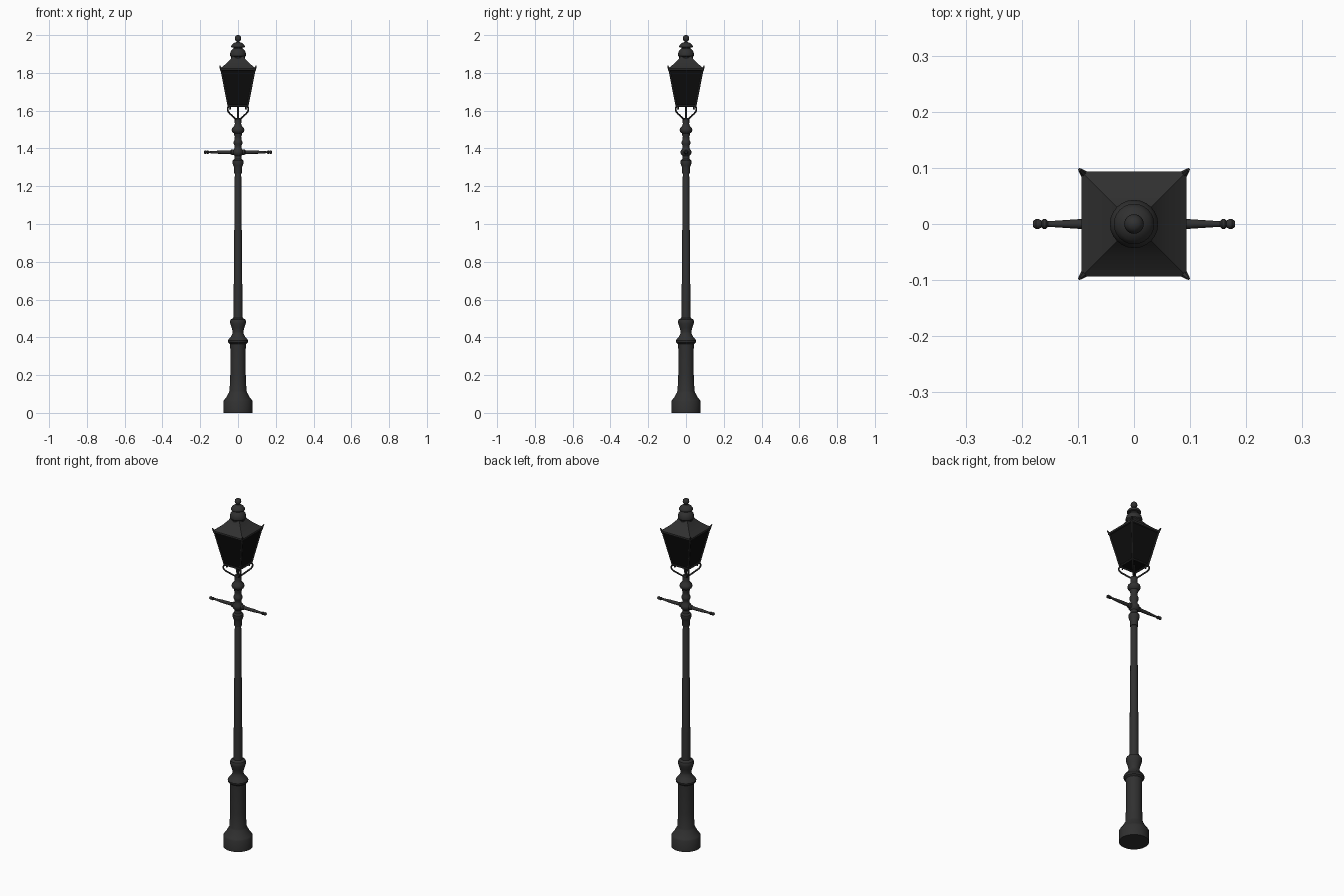
import bpy, bmesh, math
from mathutils import Vector, Matrix

if "Cube" in bpy.data.objects:
    bpy.data.objects.remove(bpy.data.objects["Cube"])


def material(name, v):
    m = bpy.data.materials.new(name)
    m.diffuse_color = (v, v, v, 1)
    m.use_nodes = True
    m.node_tree.nodes["Principled BSDF"].inputs["Base Color"].default_value = m.diffuse_color
    return m


IRON = material("cast iron", 0.03)
GLASS = material("dark glass", 0.004)


def finish(name, bm, mat=IRON, angle=35):
    bmesh.ops.recalc_face_normals(bm, faces=bm.faces)
    me = bpy.data.meshes.new(name)
    bm.to_mesh(me)
    bm.free()
    me.materials.append(mat)
    me.shade_smooth()
    me.set_sharp_from_angle(angle=math.radians(angle))
    ob = bpy.data.objects.new(name, me)
    bpy.context.collection.objects.link(ob)
    return ob


def loft(bm, rings):
    """Skin closed rings of points and cap both ends."""
    rows = [[bm.verts.new(p) for p in r] for r in rings]
    for a, b in zip(rows, rows[1:]):
        n = len(a)
        for i in range(n):
            bm.faces.new((a[i], a[(i + 1) % n], b[(i + 1) % n], b[i]))
    bm.faces.new(rows[0][::-1])
    bm.faces.new(rows[-1])


def circle(r, z, n):
    return [Vector((r * math.cos(2 * math.pi * i / n), r * math.sin(2 * math.pi * i / n), z))
            for i in range(n)]


def square(h, z):
    return [Vector((x * h, y * h, z)) for x, y in ((1, 1), (-1, 1), (-1, -1), (1, -1))]


def lathe(name, profile, n=24, matrix=None):
    bm = bmesh.new()
    loft(bm, [circle(r, z, n) for r, z in profile])
    if matrix:
        bm.transform(matrix)
    return finish(name, bm)


def bar(bm, a, b, r, r2=None, n=6):
    """Straight rod between two points, optionally tapered."""
    a, b = Vector(a), Vector(b)
    q = (b - a).to_track_quat('Z', 'Y')
    loft(bm, [[a + q @ p for p in circle(r, 0, n)],
              [b + q @ p for p in circle(r if r2 is None else r2, 0, n)]])


# Base pedestal
lathe("pedestal", [(.077, 0), (.077, .062), (.072, .07), (.062, .082), (.053, .1), (.048, .108),
                   (.045, .115), (.041, .2), (.041, .34), (.043, .365), (.052, .372),
                   (.054, .382), (.049, .392), (.038, .402), (.029, .42), (.028, .43),
                   (.034, .452), (.041, .473), (.042, .485), (.039, .494), (.028, .5), (.02, .505)])

# Tapered shaft
lathe("shaft", [(.026, .495), (.024, .52), (.017, 1.275), (.015, 1.28)], 16)

# Collars under the lantern
lathe("neck", [(.02, 1.268), (.021, 1.275), (.021, 1.3), (.025, 1.31), (.029, 1.322), (.028, 1.335),
               (.02, 1.343), (.018, 1.36), (.027, 1.37), (.029, 1.38), (.027, 1.39), (.019, 1.4),
               (.018, 1.415), (.023, 1.425), (.024, 1.435), (.019, 1.445), (.017, 1.462),
               (.022, 1.474), (.022, 1.48), (.031, 1.488), (.034, 1.498), (.031, 1.508), (.021, 1.518),
               (.017, 1.53), (.018, 1.555), (.014, 1.56)])

# Ladder rest arms
arm = [(.014, .015), (.014, .035), (.0095, .04), (.0085, .1), (.005, .153), (.009, .157), (.009, .162),
       (.006, .165), (.009, .17), (.009, .175), (.005, .18)]
for side, label in ((1, "right"), (-1, "left")):
    m = Matrix.Translation((0, 0, 1.38)) @ Matrix.Rotation(side * math.pi / 2, 4, 'Y')
    lathe("ladder_arm_" + label, arm, 12, m)

# Scroll brackets on the four diagonals
scroll = [(.014, 1.553), (.03, 1.563), (.05, 1.577), (.068, 1.59), (.077, 1.604), (.075, 1.617),
          (.065, 1.621), (.058, 1.614), (.061, 1.607)]
for k in range(4):
    a = math.pi / 4 + k * math.pi / 2
    cu = bpy.data.curves.new("bracket", 'CURVE')
    cu.dimensions = '3D'
    cu.bevel_depth = .0045
    cu.bevel_resolution = 1
    cu.resolution_u = 4
    cu.use_fill_caps = True
    sp = cu.splines.new('BEZIER')
    sp.bezier_points.add(len(scroll) - 1)
    for bp, (r, z) in zip(sp.bezier_points, scroll):
        bp.co = (r * math.cos(a), r * math.sin(a), z)
        bp.handle_left_type = bp.handle_right_type = 'AUTO'
    cu.materials.append(IRON)
    bpy.context.collection.objects.link(bpy.data.objects.new("scroll_bracket_%d" % (k + 1), cu))

# Gas pipe up to the lantern floor
lathe("gas_pipe", [(.004, 1.55), (.004, 1.63)], 8)

# Glass body
Z0, Z1, H0, H1 = 1.625, 1.818, .05, .088
bm = bmesh.new()
loft(bm, [square(H0, Z0 + .002), square(H1, Z1)])
finish("lantern_glass", bm, GLASS)

# Lantern frame: corner bars, bottom and top rails
bm = bmesh.new()
low, high = square(H0 + .001, Z0), square(H1 + .001, Z1)
for i in range(4):
    j = (i + 1) % 4
    bar(bm, low[i], high[i], .0045)
    bar(bm, low[i], low[j], .005)
    bar(bm, high[i], high[j], .005)
finish("lantern_frame", bm)

# Roof: flared four-sided hood
bm = bmesh.new()
loft(bm, [square(h, z) for h, z in ((.088, 1.812), (.094, 1.814), (.094, 1.824), (.083, 1.832),
                                    (.058, 1.853), (.037, 1.876), (.028, 1.89))])
finish("lantern_roof", bm, angle=30)

# Corner spikes on the roof
bm = bmesh.new()
for x, y in ((1, 1), (-1, 1), (-1, -1), (1, -1)):
    bar(bm, (x * .086, y * .086, 1.813), (x * .097, y * .097, 1.838), .008, .003)
finish("roof_corner_spikes", bm)

# Chimney, cap and ball finial
lathe("chimney_and_finial", [(.036, 1.87), (.037, 1.885), (.042, 1.89), (.043, 1.899), (.039, 1.913),
                             (.031, 1.924), (.024, 1.929), (.024, 1.934), (.036, 1.936), (.036, 1.942),
                             (.029, 1.953), (.018, 1.96), (.008, 1.963), (.008, 1.967), (.015, 1.973),
                             (.0175, 1.982), (.015, 1.992), (.009, 1.998), (.002, 2.0)])
